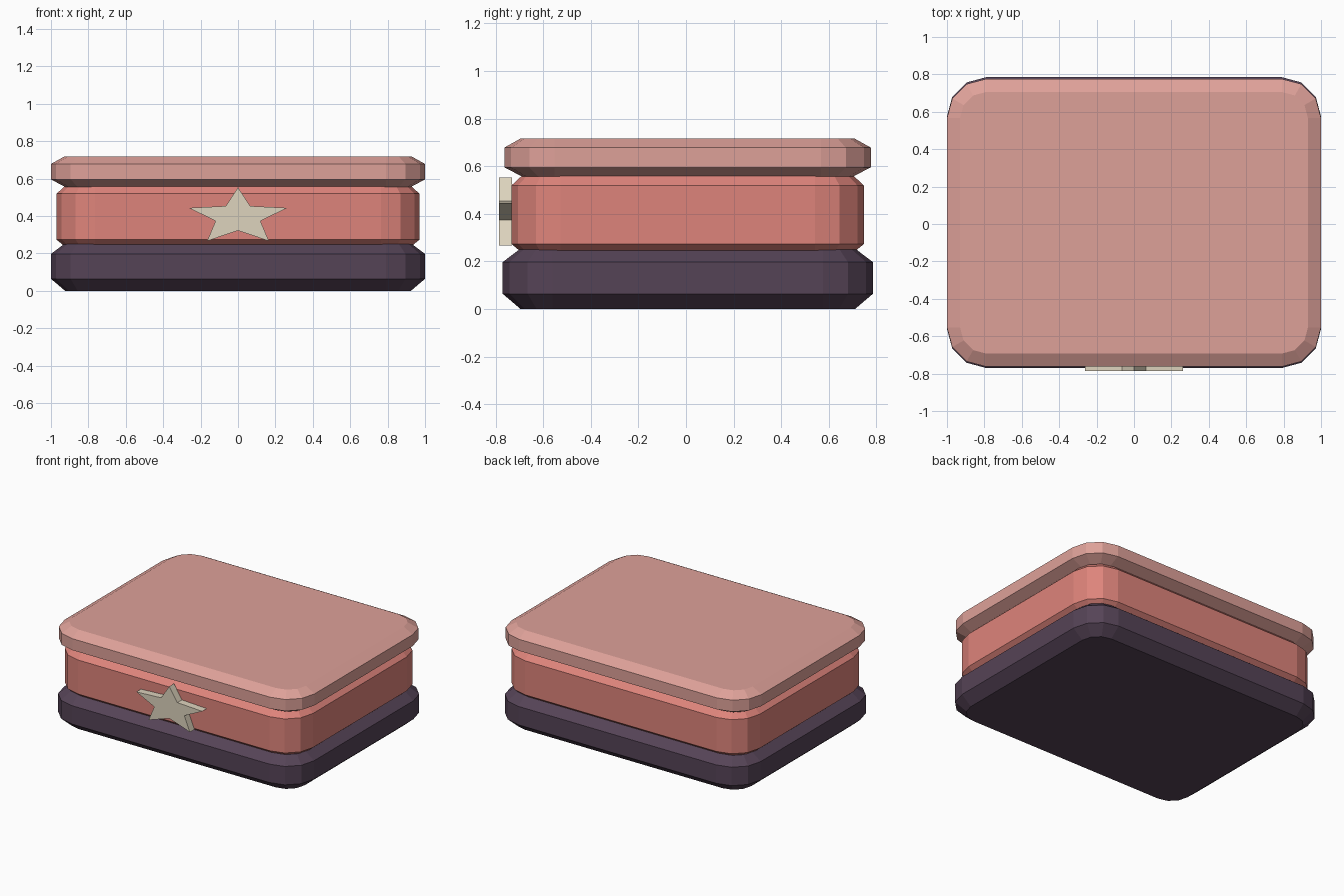
import bpy, bmesh, math

if "Cube" in bpy.data.objects:
    bpy.data.objects.remove(bpy.data.objects["Cube"])


def material(name, rgb):
    mat = bpy.data.materials.new(name)
    lin = [((c / 255 + 0.055) / 1.055) ** 2.4 for c in rgb]
    mat.diffuse_color = (*lin, 1)
    mat.use_nodes = True
    mat.node_tree.nodes["Principled BSDF"].inputs["Base Color"].default_value = mat.diffuse_color
    return mat


def finish(name, bm, mat):
    bmesh.ops.recalc_face_normals(bm, faces=bm.faces)
    mesh = bpy.data.meshes.new(name)
    bm.to_mesh(mesh)
    bm.free()
    mesh.materials.append(mat)
    obj = bpy.data.objects.new(name, mesh)
    bpy.context.collection.objects.link(obj)
    return obj


def outline(x, y0, y1, r, inset, steps=3):
    """Rounded rectangle, shrunk by inset with its corner centres kept."""
    pts = []
    corners = [(x - r, y1 - r), (r - x, y1 - r), (r - x, y0 + r), (x - r, y0 + r)]
    for q, (cx, cy) in enumerate(corners):
        for i in range(steps + 1):
            a = math.pi / 2 * (q + i / steps)
            pts.append((cx + (r - inset) * math.cos(a), cy + (r - inset) * math.sin(a)))
    return pts


def slab(name, mat, x, y0, y1, r, profile):
    """Rounded slab lofted through (height, inset) levels."""
    bm = bmesh.new()
    rings = [[bm.verts.new((px, py, z)) for px, py in outline(x, y0, y1, r, inset)]
             for z, inset in profile]
    n = len(rings[0])
    for a, b in zip(rings, rings[1:]):
        for i in range(n):
            j = (i + 1) % n
            bm.faces.new((a[i], a[j], b[j], b[i]))
    bm.faces.new(rings[0][::-1])
    bm.faces.new(rings[-1])
    return finish(name, bm, mat)


# Dark base, coral body, pale lid
slab("base", material("dark plum", (85, 67, 86)), 1.0, -0.77, 0.785, 0.21,
     [(0, 0.075), (0.064, 0), (0.197, 0), (0.25, 0.07)])
slab("body", material("coral", (222, 132, 123)), 0.97, -0.733, 0.747, 0.205,
     [(0.24, 0.04), (0.273, 0), (0.519, 0), (0.558, 0.042)])
slab("lid", material("pale pink", (222, 161, 153)), 1.0, -0.763, 0.776, 0.21,
     [(0.556, 0.075), (0.595, 0), (0.678, 0), (0.717, 0.07)])

# Star clasp on the front: right half mirrored, then extruded
half = [(0, 0.553), (0.065, 0.453), (0.263, 0.443), (0.12, 0.373), (0.165, 0.266), (0, 0.322)]
star = half + [(-x, z) for x, z in half[-2:0:-1]]
bm = bmesh.new()
face = bm.faces.new([bm.verts.new((x, -0.785, z)) for x, z in star])
ext = bmesh.ops.extrude_face_region(bm, geom=[face], use_keep_orig=True)
bmesh.ops.translate(bm, vec=(0, 0.055, 0),
                    verts=[v for v in ext["geom"] if isinstance(v, bmesh.types.BMVert)])
finish("star_clasp", bm, material("cream", (221, 211, 189)))
